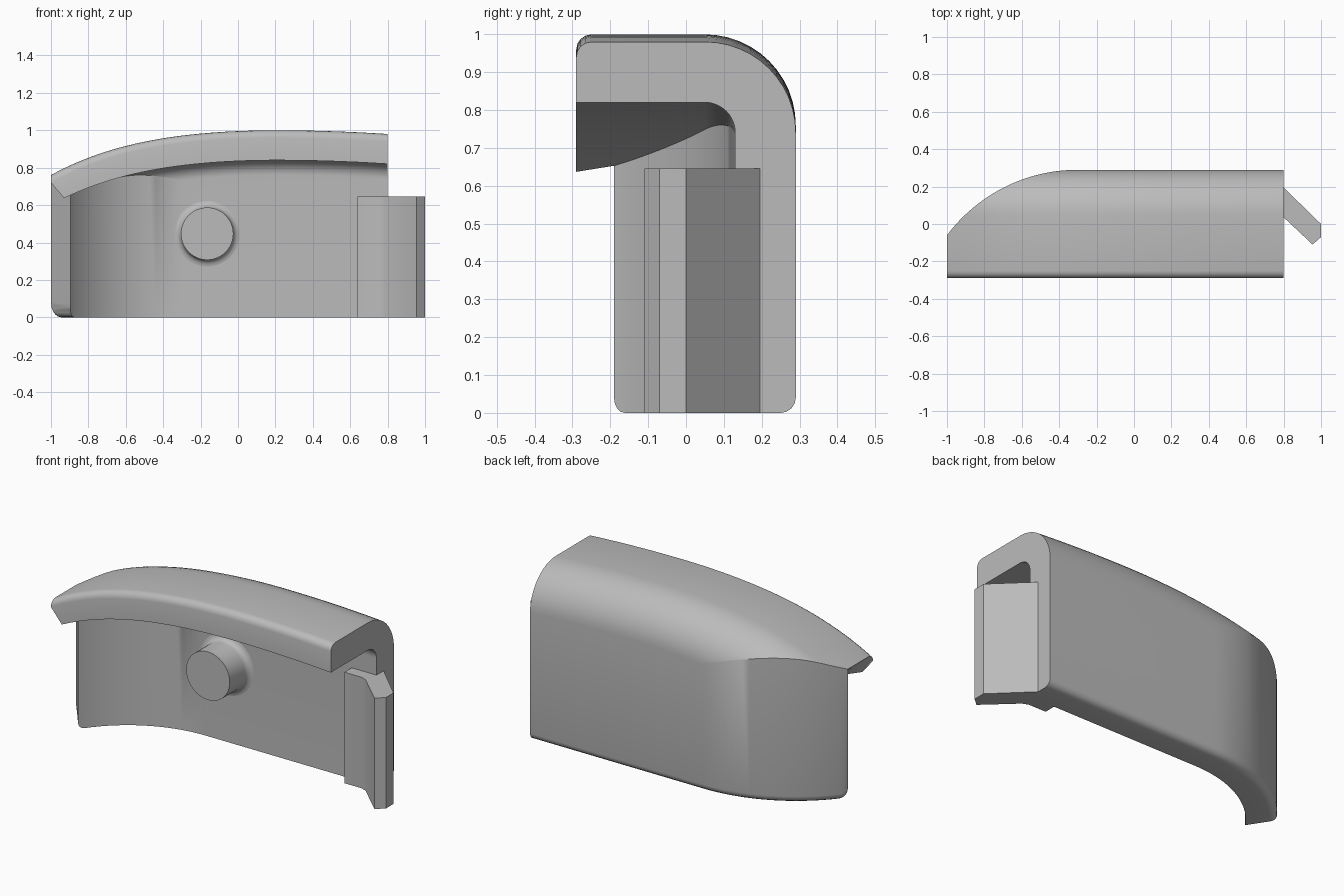
import bpy
import bmesh
from math import sin, cos, pi, sqrt, radians

cube = bpy.data.objects.get("Cube")
if cube:
    bpy.data.objects.remove(cube, do_unlink=True)

grey = bpy.data.materials.new("plain_grey")
grey.use_nodes = True
GREY = (0.5, 0.5, 0.5, 1)
grey.diffuse_color = GREY
grey.node_tree.nodes["Principled BSDF"].inputs["Base Color"].default_value = GREY

END, BEND = 0.8, -0.3          # straight run of the wall along x
FRONT, BACK = -0.29, 0.29
R_OUT, THICK = 0.875, 0.16     # plan radius of the bent end, shell thickness
CENTRE_Y = BACK - R_OUT
FILLET_Y = 0.05                # where the roof starts to round into the wall
EDGE = 0.04                    # small edge rounding


def finish(name, bm):
    bmesh.ops.remove_doubles(bm, verts=bm.verts, dist=1e-5)
    bmesh.ops.recalc_face_normals(bm, faces=bm.faces)
    mesh = bpy.data.meshes.new(name)
    bm.to_mesh(mesh)
    bm.free()
    mesh.materials.append(grey)
    obj = bpy.data.objects.new(name, mesh)
    bpy.context.collection.objects.link(obj)
    bpy.ops.object.select_all(action='DESELECT')
    obj.select_set(True)
    bpy.context.view_layer.objects.active = obj
    bpy.ops.object.shade_smooth_by_angle(angle=radians(30))
    return obj


def roof_height(x):
    u = 0.2 - x
    return 1 - (0.103 * u**2 + 0.044 * u**4 if u > 0 else 0.055 * u**2)


def fillet_drop(y, r):
    d = min(max(y - FILLET_Y, 0), r)
    return r - sqrt(r * r - d * d)


def plan(x, angle, radius):
    """Point on the wall's footprint: straight run, then an arc."""
    return x - radius * sin(angle), CENTRE_Y + radius * cos(angle)


def section(x, t):
    """Outer and matching inner chains, from roof lip to wall foot."""
    a_out, a_in = t * 0.927, t * 0.986
    xo, yo = plan(x, a_out, R_OUT)
    xi, yi = plan(x, a_in, R_OUT - THICK)
    xu = x - 0.9 * R_OUT * sin(a_out)
    d = max(EDGE - (1 - t) * 0.81, 0)
    foot = EDGE - sqrt(EDGE**2 - min(d, EDGE)**2)
    outer, inner = [], []

    def under(y, r=0.08):
        f = min(max((y - FRONT) / (yi - FRONT), 0), 1)
        px = xu + (xi - xu) * f
        return px, y, roof_height(px) - THICK - fillet_drop(y, r)

    # rounded lip
    for k in range(5):
        p = k / 4 * pi / 2
        y = FRONT + EDGE * (1 - cos(p))
        outer.append((xo, y, roof_height(xo) - EDGE * (1 - sin(p))))
        inner.append(under(FRONT + (y - FRONT) * 0.5))
    # roof turning down into the wall
    so, si = min(FILLET_Y, yo - 0.05), min(FILLET_Y, yi - 0.02)
    for k in range(13):
        s = sin(k / 12 * pi / 2)
        y = so + (yo - so) * s
        outer.append((xo, y, roof_height(xo) - fillet_drop(y, 0.24)))
        inner.append(under(si + (yi - si) * s))
    # rounded foot
    for k in range(5):
        p = k / 4 * pi / 2
        z = foot + EDGE * (1 - sin(p))
        px, py = plan(x, a_out, R_OUT - EDGE * (1 - cos(p)))
        outer.append((px, py, z))
        inner.append((xi, yi, z))
    return outer, inner


# Curved shell: wall and overhanging roof lofted together
stations = [(END + (BEND - END) * i / 14, 0) for i in range(15)]
stations += [(BEND, i / 20) for i in range(1, 20)]
stations += [(BEND, 1 - EDGE * (1 - sin(k * pi / 8)) / 0.81) for k in range(5)]
bm = bmesh.new()
rings = []
for st in stations:
    outer, inner = section(*st)
    rings.append([bm.verts.new(p) for p in outer + inner[::-1]])
n = len(rings[0])
for a, b in zip(rings, rings[1:]):
    for k in range(n):
        j = (k + 1) % n
        bm.faces.new((a[k], a[j], b[j], b[k]))
for ring in (rings[0], rings[-1]):
    for k in range(n // 2 - 1):
        bm.faces.new((ring[k], ring[k + 1], ring[n - 2 - k], ring[n - 1 - k]))
finish("curved_shell", bm)

# Angled flange at the straight end
outline = [(0.64, 0.14), (0.64, 0.063), (0.75, 0.063), (0.785, 0.05),
           (0.955, -0.11), (1, -0.07), (1, 0), (0.8, 0.195), (0.78, 0.195)]
bm = bmesh.new()
face = bm.faces.new([bm.verts.new((x, y, 0)) for x, y in outline])
top = bmesh.ops.extrude_face_region(bm, geom=[face])["geom"]
bmesh.ops.translate(bm, vec=(0, 0, 0.645),
                    verts=[v for v in top if isinstance(v, bmesh.types.BMVert)])
finish("end_flange", bm)

# Round peg with a flared base on the inner wall
bm = bmesh.new()
SIDES = 48
profile = [(0.14, -0.04), (0.14, 0.095)]
profile += [(0.175 - 0.035 * cos(k * pi / 8), 0.095 + 0.035 * sin(k * pi / 8))
            for k in range(1, 5)]
profile.append((0.175, 0.15))
loops = [[bm.verts.new((-0.165 + r * cos(2 * pi * i / SIDES), y,
                        0.447 + r * sin(2 * pi * i / SIDES)))
          for i in range(SIDES)] for r, y in profile]
for a, b in zip(loops, loops[1:]):
    for i in range(SIDES):
        j = (i + 1) % SIDES
        bm.faces.new((a[i], a[j], b[j], b[i]))
bm.faces.new(loops[0])
bm.faces.new(loops[-1])
finish("peg", bm)
